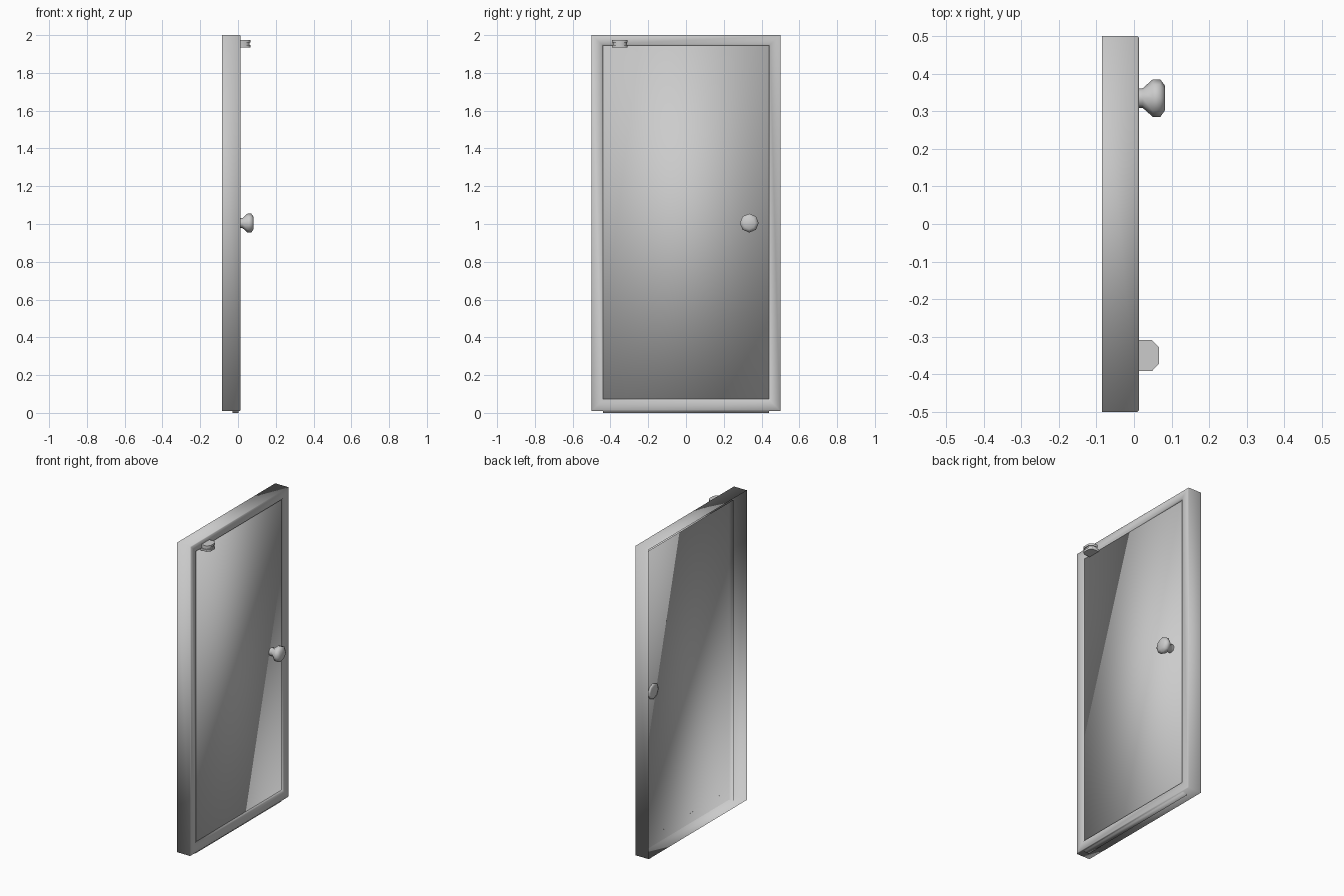
import bpy
import bmesh
from math import cos, sin, tau

cube = bpy.data.objects.get("Cube")
if cube:
    bpy.data.objects.remove(cube, do_unlink=True)

# One plain grey for everything
GREY = (0.6, 0.6, 0.6, 1.0)
grey = bpy.data.materials.new("plain grey")
grey.use_nodes = True
grey.diffuse_color = GREY
grey.node_tree.nodes["Principled BSDF"].inputs["Base Color"].default_value = GREY


def loft(name, rings, cap_start=False, cap_end=False, sharp=None):
    """Join rings of points with quads; rings run counter-clockwise around the axis."""
    bm = bmesh.new()
    loops = [[bm.verts.new(p) for p in ring] for ring in rings]
    for a, b in zip(loops, loops[1:]):
        n = len(a)
        for i in range(n):
            j = (i + 1) % n
            bm.faces.new((a[i], a[j], b[j], b[i]))
    if cap_start:
        bm.faces.new(loops[0][::-1])
    if cap_end:
        bm.faces.new(loops[-1])
    mesh = bpy.data.meshes.new(name)
    bm.to_mesh(mesh)
    bm.free()
    mesh.materials.append(grey)
    obj = bpy.data.objects.new(name, mesh)
    bpy.context.collection.objects.link(obj)
    bpy.ops.object.select_all(action="DESELECT")
    obj.select_set(True)
    bpy.context.view_layer.objects.active = obj
    if sharp is None:
        bpy.ops.object.shade_smooth()
    else:
        bpy.ops.object.shade_smooth_by_angle(angle=sharp)
    return obj


def rect(x, half, low, high):
    return [(x, -half, low), (x, half, low), (x, half, high), (x, -half, high)]


def octagon(x, r, y, z):
    return [(x, y + r * cos(tau * i / 8), z + r * sin(tau * i / 8)) for i in range(8)]


# Frame: open-backed shell with a softened outer edge and an inner return
loft("door_frame", [
    rect(-0.085, 0.5, 0.01, 2.0),
    rect(0.009, 0.5, 0.01, 2.0),
    rect(0.013, 0.496, 0.014, 1.996),
    rect(0.013, 0.445, 0.065, 1.95),
    rect(0.0, 0.44, 0.075, 1.945),
])

# Door leaf: open-backed tray set inside the frame
loft("door_leaf", [
    rect(-0.03, 0.44, 0.0, 1.945),
    rect(0.002, 0.44, 0.0, 1.945),
], cap_end=True)

# Knob on the front and a shallow rose on the back
KNOB_Y, KNOB_Z = 0.335, 1.005
knob_profile = [(0.0, 0.026), (0.023, 0.026), (0.05, 0.05), (0.07, 0.05), (0.083, 0.032)]
loft("door_knob", [octagon(x, r, KNOB_Y, KNOB_Z) for x, r in knob_profile], cap_end=True)
rose_profile = [(-0.008, 0.035), (-0.004, 0.05), (0.001, 0.05)]
loft("knob_back_rose", [octagon(x, r, KNOB_Y, KNOB_Z) for x, r in rose_profile],
     cap_start=True)


# Top pivot hinge: two chamfered plates around a smaller core
def hinge_plate(name, low, high, half, tip):
    outline = [(0.005, -half), (tip - 0.018, -half), (tip, -half * 0.55),
               (tip, half * 0.55), (tip - 0.018, half), (0.005, half)]
    rings = [[(x, y - 0.35, z) for x, y in outline] for z in (low, high)]
    loft(name, rings, cap_start=True, cap_end=True, sharp=0.9)


hinge_plate("hinge_lower_plate", 1.935, 1.948, 0.041, 0.066)
hinge_plate("hinge_core", 1.948, 1.96, 0.036, 0.06)
hinge_plate("hinge_upper_plate", 1.96, 1.973, 0.041, 0.066)
